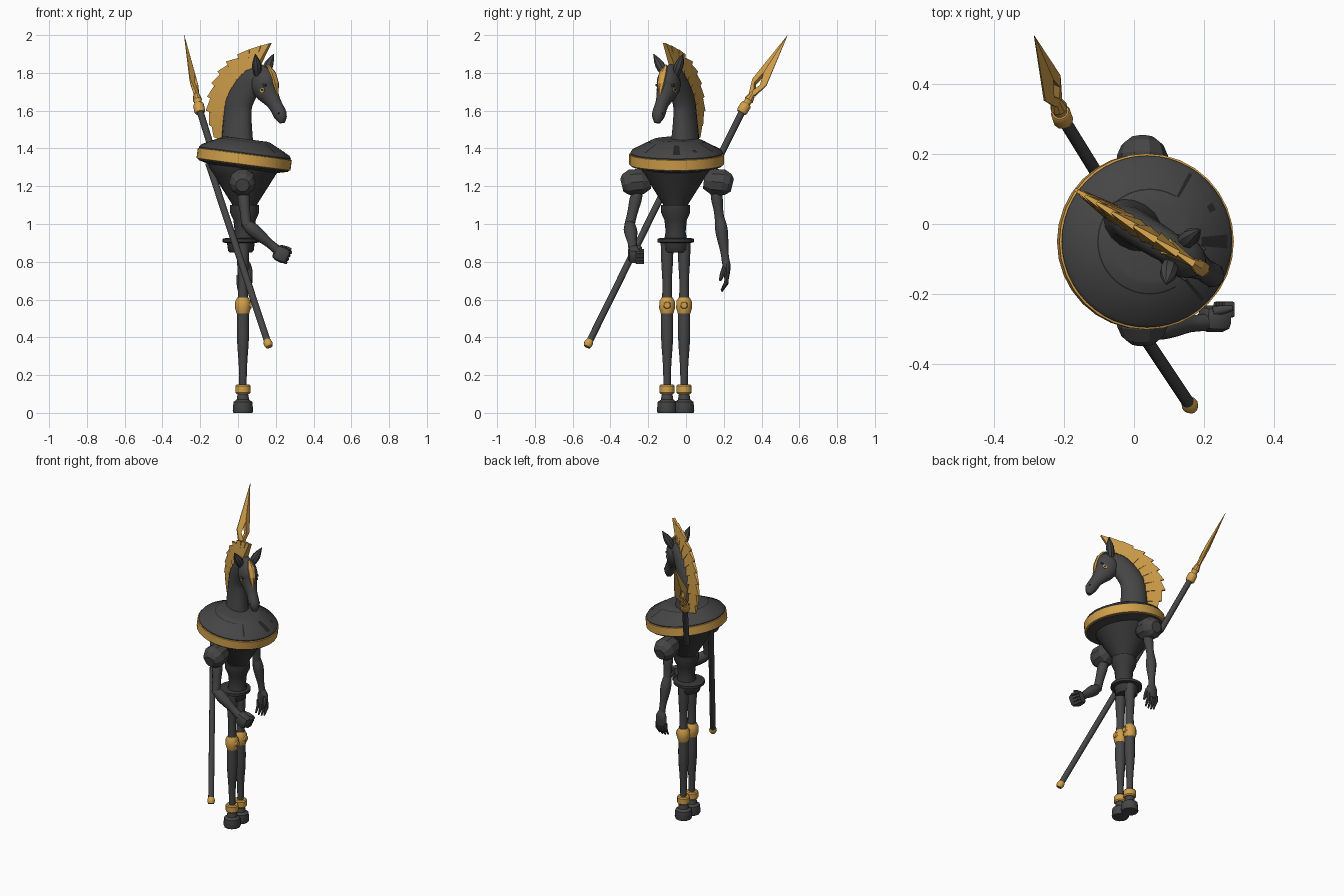
import bpy, bmesh, math
from mathutils import Vector, Matrix

cube = bpy.data.objects.get("Cube")
if cube:
    bpy.data.objects.remove(cube, do_unlink=True)


def material(name, rgb):
    mat = bpy.data.materials.new(name)
    mat.use_nodes = True
    mat.diffuse_color = (*rgb, 1)
    shader = next(node for node in mat.node_tree.nodes if node.type == 'BSDF_PRINCIPLED')
    shader.inputs["Base Color"].default_value = (*rgb, 1)
    shader.inputs["Roughness"].default_value = .6
    return mat


CHARCOAL = material("charcoal", (.06, .06, .06))
DARK = material("dark charcoal", (.04, .04, .04))
GOLD = material("gold", (.64, .35, .07))
BLACK = material("groove black", (.02, .02, .02))
WORLD = Matrix.Identity(4)
X_AXIS, Y_AXIS, Z_AXIS = Matrix.Identity(3)


def finish(name, bm, mat, matrix=WORLD, angle=35):
    bmesh.ops.recalc_face_normals(bm, faces=bm.faces)
    mesh = bpy.data.meshes.new(name)
    bm.to_mesh(mesh)
    bm.free()
    mesh.materials.append(mat)
    mesh.polygons.foreach_set("use_smooth", [angle > 0] * len(mesh.polygons))
    if angle:
        mesh.set_sharp_from_angle(angle=math.radians(angle))
    obj = bpy.data.objects.new(name, mesh)
    obj.matrix_world = matrix
    bpy.context.collection.objects.link(obj)


def smooth(points, steps):
    """Sample a flowing curve through control tuples of any length."""
    points = [Vector(p) for p in points]
    padded = [points[0], *points, points[-1]]
    samples = []
    for before, start, end, after in zip(padded, padded[1:], padded[2:], padded[3:]):
        leave, arrive = (end - before) / 2, (after - start) / 2
        for i in range(steps):
            t = i / steps
            ease = t * t * (3 - 2 * t)
            samples.append(start.lerp(end, ease) + leave * t * (1 - t) ** 2 - arrive * t * t * (1 - t))
    return samples + [points[-1]]


def loft(name, rings, mat=CHARCOAL, lateral=Y_AXIS, sides=12, matrix=WORLD, angle=35):
    """Skin rings of (x, y, z, radius across, radius along lateral)."""
    bm = bmesh.new()
    centers = [Vector(ring[:3]) for ring in rings]
    loops = []
    for i, ring in enumerate(rings):
        tangent = (centers[min(i + 1, len(rings) - 1)] - centers[max(i - 1, 0)]).normalized()
        across = lateral.cross(tangent).normalized()
        along = tangent.cross(across)
        turns = [k * math.tau / sides for k in range(sides)]
        loops.append([bm.verts.new(centers[i] + across * ring[3] * math.cos(turn)
                                   + along * ring[-1] * math.sin(turn)) for turn in turns])
    for low, high in zip(loops, loops[1:]):
        for k in range(sides):
            bm.faces.new((low[k - 1], low[k], high[k], high[k - 1]))
    bm.faces.new(loops[0])
    bm.faces.new(loops[-1])
    finish(name, bm, mat, matrix, angle)


def limb(name, start, end, radii, mat=CHARCOAL, **options):
    """Straight tapered limb with evenly spaced radii blended along it."""
    start, end = Vector(start), Vector(end)
    gaps = len(radii) - 1
    rings = [(*start.lerp(end, i / gaps), radius) for i, radius in enumerate(radii)]
    loft(name, smooth(rings, 3), mat, **options)


def turned(name, profile, mat=CHARCOAL, x=0, y=0, **options):
    """Solid of revolution from (radius, height) pairs."""
    loft(name, [(x, y, height, radius) for radius, height in profile], mat, **options)


def band(name, radius, low, high, mat=GOLD, **options):
    """Ring with chamfered edges."""
    edge, inner = (high - low) * .15, radius * .85
    turned(name, [(inner, low), (radius, low + edge), (radius, high - edge), (inner, high)], mat, **options)


def plate(name, outline, halves, matrix):
    """Gold plate in the local xz plane with a half thickness per corner."""
    bm = bmesh.new()
    back, front = [[bm.verts.new((x, side * half, z)) for (x, z), half in zip(outline, halves)]
                   for side in (-1, 1)]
    bm.faces.new(back)
    bm.faces.new(front)
    for k in range(len(outline)):
        bm.faces.new((back[k - 1], back[k], front[k], front[k - 1]))
    finish(name, bm, GOLD, matrix, angle=0)


def block(name, center, size, bevel, matrix):
    bm = bmesh.new()
    bmesh.ops.create_cube(bm, size=1, matrix=Matrix.LocRotScale(Vector(center), None, Vector(size)))
    bmesh.ops.bevel(bm, geom=bm.edges[:], offset=bevel, segments=2, affect='EDGES', profile=.5)
    finish(name, bm, CHARCOAL, matrix)


# Legs with gold knees, ankle bands and hooves
for side, y in (("right", -.1), ("left", -.01)):
    spot = dict(x=.026, y=y)
    limb(side + "_thigh", (.026, y, .9), (.026, y, .59), (.034, .031, .025, .027))
    limb(side + "_shin", (.026, y, .55), (.026, y, .1), (.031, .032, .022, .019))
    turned(side + "_knee", [(.029, .612), (.041, .59), (.042, .555), (.033, .525)], GOLD, **spot)
    loft(side + "_knee_emblem", [(.06, y, .57, .022), (.072, y, .57, .016)], GOLD)
    band(side + "_ankle_band", .04, .1, .15, **spot)
    turned(side + "_hoof", [(.028, .1), (.033, .07), (.05, .058), (.054, .01), (.05, 0)], **spot)

# Hips, belt, waist and funnel chest
turned("hips", [(.06, .85), (.068, .86), (.075, .91)], DARK, x=.015, y=-.055, sides=24)
band("belt", .097, .9, .925, DARK, x=.015, y=-.055, sides=24)
turned("waist", [(.06, .92), (.053, .96), (.059, 1.02), (.077, 1.06), (.077, 1.1)], DARK,
       x=.035, y=-.055, sides=16)
turned("chest", [(.06, 1.09), (.07, 1.11), (.165, 1.26), (.19, 1.3), (.2, 1.36)], DARK,
       x=.035, y=-.055, sides=24)

# Tilted disc collar with gold rim and shallow grooves
DISC = Matrix.Translation((.037, -.05, 1.377)) @ Matrix.Rotation(math.radians(7.5), 4, 'Y')
turned("collar_disc", [(.18, -.085), (.24, -.07), (.245, 0), (.235, .015), (.125, .07), (.11, .073)],
       sides=48, matrix=DISC)
band("collar_rim", .251, -.073, .004, sides=32, matrix=DISC)


def inlay(name, start, end, inner, outer):
    """Thin dark arc on the sloping top of the disc, angles in degrees."""
    bm = bmesh.new()
    steps = max(2, (end - start) // 6)
    rows = []
    for i in range(steps + 1):
        angle = math.radians(start + (end - start) * i / steps)
        rows.append([bm.verts.new((radius * math.cos(angle), radius * math.sin(angle), .1345 - radius / 2))
                     for radius in (inner, outer)])
    for first, second in zip(rows, rows[1:]):
        bm.faces.new((*first, *reversed(second)))
    finish(name, bm, BLACK, DISC)


inlay("front_slot", -5, 5, .15, .23)
inlay("ring_groove", 60, 300, .147, .151)
inlay("upper_groove", 56, 59, .15, .23)
inlay("lower_groove", -48, -45, .15, .23)
inlay("round_inlay", 25, 31, .195, .215)

# Shoulders
for side, y, sign in (("right", -.26, -1), ("left", .165, 1)):
    rings = [(.024, y + sign * offset, height, radius) for offset, height, radius in
             ((-.07, 1.23, .045), (-.03, 1.225, .07), (.03, 1.22, .073), (.06, 1.21, .06), (.08, 1.205, .036))]
    loft(side + "_shoulder", rings, lateral=Z_AXIS, sides=10, angle=20)

# Right arm, bent forward with a closed fist
limb("right_upper_arm", (.024, -.25, 1.2), (.045, -.3, .99), (.026, .032, .027, .027))
limb("right_forearm", (.03, -.3, 1.01), (.205, -.28, .865), (.022, .035, .032, .024, .025))
FIST = Matrix.Translation((.23, -.27, .84)) @ Matrix.Rotation(math.radians(25), 4, 'Y')
block("right_fist", (0, 0, 0), (.085, .075, .085), .025, FIST)
for k in range(4):
    block("right_finger", (.03, .026, .03 - k * .02), (.035, .045, .018), .006, FIST)
limb("right_thumb", (-.02, .02, .03), (.035, .03, .045), (.014, .013, .007), lateral=Z_AXIS, matrix=FIST)

# Left arm, hanging with loosely curled fingers
limb("left_upper_arm", (.024, .155, 1.2), (.014, .18, 1.01), (.026, .031, .025, .026))
limb("left_forearm", (.014, .178, 1.04), (.035, .212, .79), (.022, .033, .029, .021, .021))
loft("left_palm", smooth([(.035, .21, .81, .018, .02), (.036, .215, .77, .038, .021),
                          (.034, .215, .71, .036, .012)], 3))
for k in range(4):
    x, knuckle = .002 + k * .021, .69 - .008 * math.sin(k)
    limb("left_finger", (x, .216, .73), (x, .213, knuckle), (.011, .011), lateral=X_AXIS, sides=8)
    limb("left_fingertip", (x, .215, knuckle + .005), (x, .188, knuckle - .04), (.011, .005),
         lateral=X_AXIS, sides=8)
limb("left_thumb", (.06, .205, .77), (.07, .18, .7), (.014, .013, .007), lateral=X_AXIS, sides=8)

# Horse neck and head, turned toward its right
HEAD = Matrix.Translation((.03, -.025, 0)) @ Matrix.Rotation(math.radians(-32), 4, 'Z')


def profile_loft(name, rings, steps, mat=CHARCOAL, **options):
    """Loft on the head's middle plane from (forward, height, depth, half width)."""
    rings = [(forward, 0, *rest) for forward, *rest in rings]
    loft(name, smooth(rings, steps), mat, matrix=HEAD, **options)


profile_loft("neck", [(-.04, 1.42, .09, .072), (-.038, 1.57, .08, .054), (-.02, 1.66, .077, .05),
                      (.06, 1.765, .066, .047), (.12, 1.78, .045, .04)], 3, sides=16, angle=50)
profile_loft("head", [(.09, 1.837, .02, .02), (.12, 1.775, .068, .055), (.135, 1.715, .07, .056),
                      (.19, 1.64, .04, .034), (.23, 1.575, .036, .034), (.24, 1.535, .014, .016)],
             3, sides=14, angle=50)
profile_loft("forehead_plate", [(.15, 1.84, .008, .006), (.183, 1.8, .011, .024), (.202, 1.745, .012, .022),
                                (.212, 1.68, .006, .003)], 1, GOLD, sides=6, angle=0)
SLANT = Vector((1, 0, -.5))
for side, sign in (("left", 1), ("right", -1)):
    limb(side + "_ear", (.108, sign * .032, 1.79), (.13, sign * .092, 1.9), (.02, .025, .002),
         sides=8, matrix=HEAD)
    for part, mat, reach, radius in (("_eye", GOLD, .054, .014), ("_pupil", BLACK, .056, .006)):
        limb(side + part, (.148, sign * .04, 1.71), (.148, sign * reach, 1.71), (radius, radius),
             mat, lateral=SLANT, sides=8, matrix=HEAD)
    limb(side + "_nostril", (.235, sign * .024, 1.585), (.242, sign * .032, 1.585), (.008, .005),
         BLACK, lateral=Z_AXIS, sides=8, matrix=HEAD)
    block(side + "_brow", (.15, sign * .049, 1.735), (.045, .014, .012), .004, HEAD)

# Mane of overlapping gold blades fanned between two curves, ending in a tall crest
crest = smooth([(-.185, 1.46), (-.235, 1.6), (-.2, 1.745), (-.11, 1.86), (.04, 1.925), (.168, 1.957)], 2)
roots = smooth([(-.11, 1.44), (-.105, 1.57), (-.08, 1.67), (-.03, 1.76), (.04, 1.815), (.09, 1.83)], 2)
for i in range(len(crest) - 1):
    reach = .82 if i < len(crest) - 4 else 1
    notch = roots[i + 1].lerp(crest[i + 1], reach)
    plate("mane_blade", (roots[i], crest[i], notch, roots[i + 1]), (.026, .004, .01, .018), HEAD)

# Spear shaft, carried in two offset lengths that meet behind the disc
butt = Vector((.165, -.525, .35))
rise = Vector((-.33, .495, 1))
limb("spear_lower_shaft", butt, butt + rise * .97, (.018, .018))
limb("spear_butt_cap", butt, butt + rise * .035, (.018, .024, .018), GOLD)
limb("spear_upper_shaft", (-.1, .135, 1.27), (-.205, .305, 1.61), (.018, .018))

# Spear head: local z runs from collar to tip, local x across the blade
neck, tip = Vector((-.205, .305, 1.61)), Vector((-.285, .538, 2))
axis = (tip - neck).normalized()
across = Vector((.45, .75, -.38))
across = (across - axis * across.dot(axis)).normalized()
SPEAR = Matrix.Translation(neck) @ Matrix((across, axis.cross(across), axis)).transposed().to_4x4()
length = (tip - neck).length
band("spear_collar", .029, -.025, .03, matrix=SPEAR)
turned("spear_socket", [(.02, .02), (.02, .045), (.025, .055), (.014, .1)], GOLD, sides=10, matrix=SPEAR)
for sign in (-1, 1):
    inside, outside = (sign * .018, .15), (sign * .046, .165)
    plate("spear_blade_root", ((0, .085), (sign * .018, .09), outside, inside, (0, .115)),
          (.014, .008, .003, .014, .014), SPEAR)
    plate("spear_blade_edge", (inside, outside, (0, length), (0, .22)), (.014, .003, .001, .016), SPEAR)
